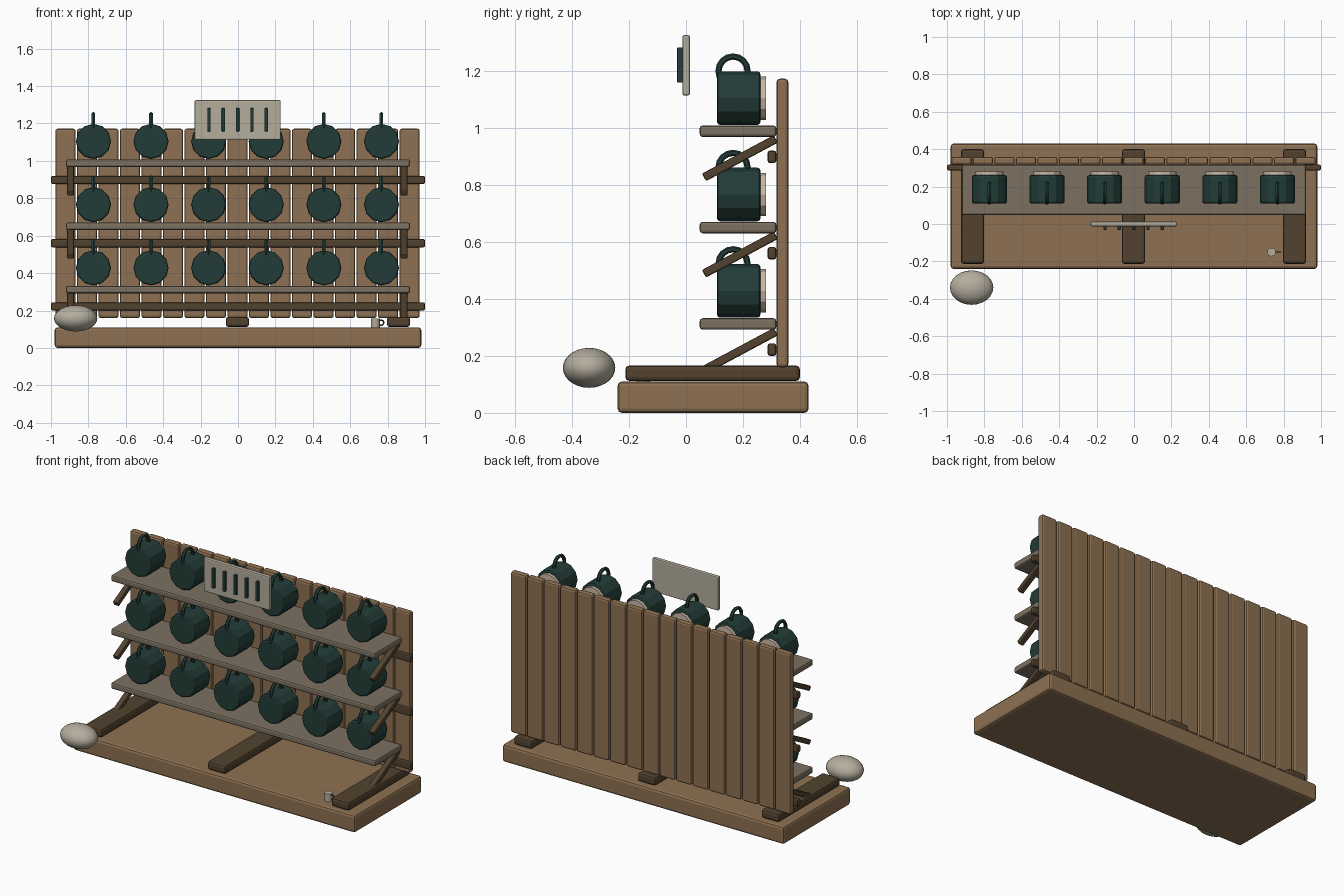
import bpy
from math import radians, atan2, hypot, pi

if "Cube" in bpy.data.objects:
    bpy.data.objects.remove(bpy.data.objects["Cube"], do_unlink=True)


def material(name, r, g, b):
    m = bpy.data.materials.new(name)
    m.use_nodes = True
    m.diffuse_color = (r, g, b, 1)
    m.node_tree.nodes["Principled BSDF"].inputs["Base Color"].default_value = (r, g, b, 1)
    return m


LIGHT_WOOD = material("light wood", 0.27, 0.165, 0.085)
DARK_WOOD = material("dark wood", 0.085, 0.055, 0.028)
GREY_WOOD = material("weathered wood", 0.2, 0.165, 0.12)
GREEN = material("dark green glaze", 0.016, 0.046, 0.039)
CREAM = material("cream clay", 0.6, 0.49, 0.38)
PALE = material("pale stone", 0.46, 0.42, 0.34)


def finish(name, mat, bevel=0, smooth=False):
    ob = bpy.context.object
    ob.name = name
    ob.data.materials.append(mat)
    if bevel:
        bpy.ops.object.transform_apply(location=False, rotation=False, scale=True)
        mod = ob.modifiers.new("soft edges", "BEVEL")
        mod.width, mod.segments = bevel, 2
        mod.limit_method = "ANGLE"
    if smooth:
        bpy.ops.object.shade_smooth_by_angle(angle=radians(35))
    return ob


def box(name, mat, xs, ys, zs, bevel=0.01, tilt=0):
    """Bevelled box from its min and max along each axis."""
    spans = (xs, ys, zs)
    bpy.ops.mesh.primitive_cube_add(size=1, location=[sum(s) / 2 for s in spans],
                                    rotation=(tilt, 0, 0))
    bpy.context.object.scale = [s[1] - s[0] for s in spans]
    return finish(name, mat, bevel)


def cylinder(name, mat, sides, radius, depth, loc, rot=(0, 0, 0), bevel=0):
    bpy.ops.mesh.primitive_cylinder_add(vertices=sides, radius=radius, depth=depth,
                                        location=loc, rotation=rot)
    return finish(name, mat, bevel)


def ring(name, mat, major, minor, loc, rot):
    bpy.ops.mesh.primitive_torus_add(major_radius=major, minor_radius=minor, major_segments=16,
                                     minor_segments=6, location=loc, rotation=rot)
    return finish(name, mat, smooth=True)


# Base and the three feet
box("base", LIGHT_WOOD, (-0.98, 0.98), (-0.24, 0.43), (0, 0.11), 0.015)
for x in (-0.863, -0.003, 0.858):
    box("foot", DARK_WOOD, (x - 0.062, x + 0.062), (-0.213, 0.4), (0.112, 0.166), 0.014)

# Back wall of upright planks
PLANKS = 17
PITCH = 1.955 / PLANKS
for i in range(PLANKS):
    x = -0.98 + PITCH * (i + 0.5)
    box("back_plank", LIGHT_WOOD, (x - 0.054, x + 0.054), (0.317, 0.359), (0.16, 1.172), 0.012)

# Shelves with rails, brackets and mugs
for top in (0.332, 0.67, 1.008):
    box("shelf", GREY_WOOD, (-0.92, 0.92), (0.048, 0.317), (top - 0.04, top), 0.01)
    box("rail", DARK_WOOD, (-1, 1), (0.286, 0.317), (top - 0.132, top - 0.088), 0.009)

    y0, z0, y1, z1 = 0.063, top - 0.182, 0.315, top - 0.047
    for x in (-0.895, 0.888):
        length, y, z = hypot(y1 - y0, z1 - z0), (y0 + y1) / 2, (z0 + z1) / 2
        box("bracket", DARK_WOOD, (x - 0.018, x + 0.018), (y - length / 2, y + length / 2),
            (z - 0.015, z + 0.015), 0.006, atan2(z1 - z0, y1 - y0))

    for i in range(6):
        x, z = -0.773 + 0.308 * i, top + 0.096
        cylinder("mug", GREEN, 12, 0.094, 0.152, (x, 0.185, z), (pi / 2, 0, 0), 0.01)
        cylinder("mug_rim", CREAM, 12, 0.076, 0.04, (x, 0.26, z), (pi / 2, 0, 0))
        ring("mug_handle", GREEN, 0.051, 0.011, (x, 0.165, z + 0.095), (0, pi / 2, 0))

# Hanging sign with raised bars
box("sign", PALE, (-0.232, 0.228), (-0.013, 0.014), (1.113, 1.325), 0.007)
for i in range(5):
    x = -0.155 + 0.0765 * i
    box("sign_bar", GREEN, (x - 0.009, x + 0.009), (-0.031, -0.01), (1.158, 1.282), 0.003)

# Pale stone beside the base
bpy.ops.mesh.primitive_uv_sphere_add(segments=24, ring_count=14, location=(-0.868, -0.34, 0.158))
bpy.context.object.scale = (0.116, 0.092, 0.07)
finish("round_stone", PALE, smooth=True)

# Small cup standing on the base
cylinder("small_cup", PALE, 12, 0.023, 0.05, (0.735, -0.15, 0.133))
ring("small_cup_handle", GREEN, 0.014, 0.004, (0.765, -0.15, 0.135), (pi / 2, 0, 0))
